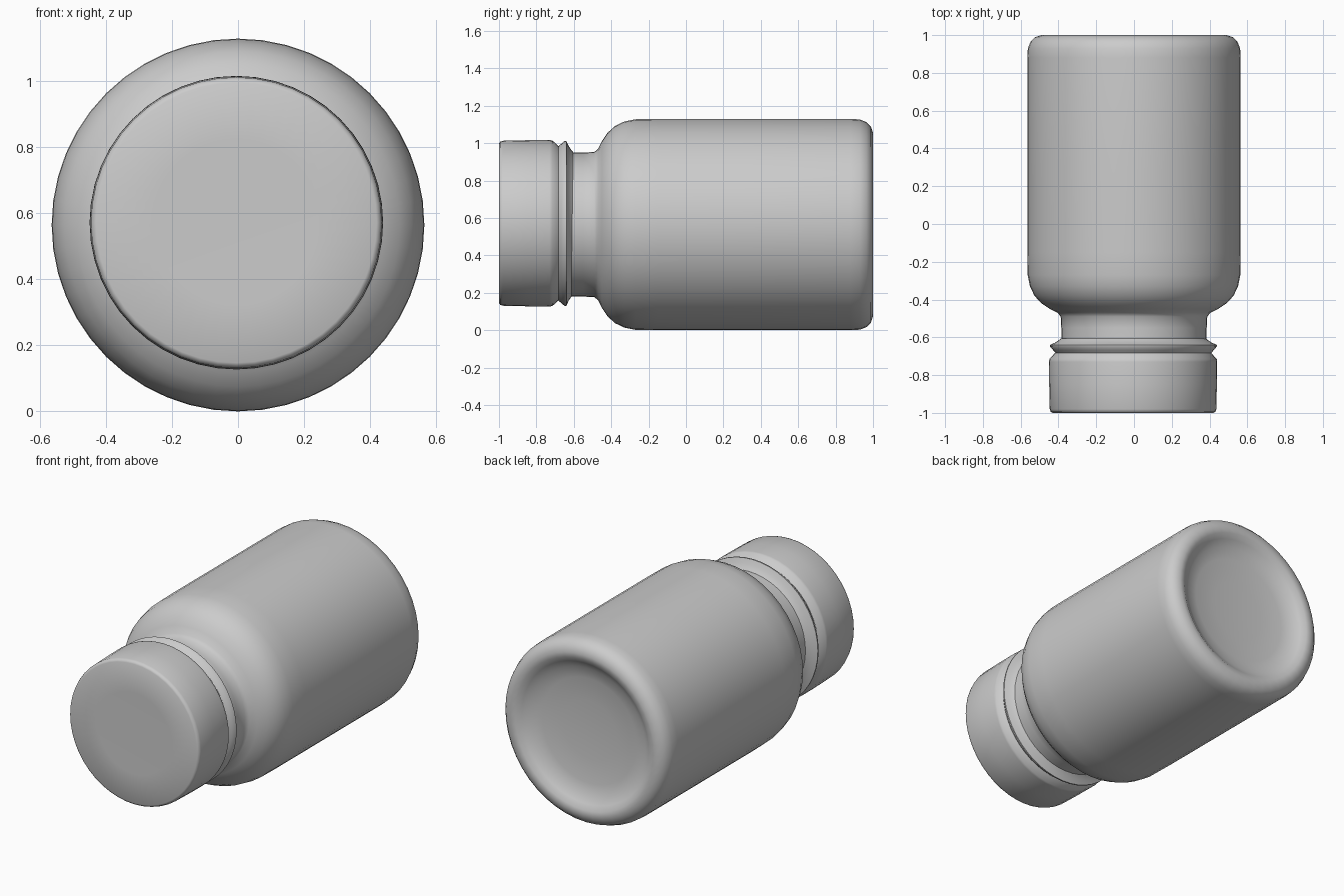
import bpy, bmesh, math

if "Cube" in bpy.data.objects:
    bpy.data.objects.remove(bpy.data.objects["Cube"])

SEGMENTS = 48


def lathe(name, profile, centre_x=0.0, centre_z=0.565, angle=40):
    """Spin a (radius, y) profile around a line parallel to the y axis."""
    bm = bmesh.new()
    rings = []
    for r, y in profile:
        if r == 0:
            rings.append([bm.verts.new((0, y, 0))])
        else:
            rings.append([bm.verts.new((r * math.cos(2 * math.pi * i / SEGMENTS), y,
                                        r * math.sin(2 * math.pi * i / SEGMENTS)))
                          for i in range(SEGMENTS)])
    for a, b in zip(rings, rings[1:]):
        for i in range(SEGMENTS):
            j = (i + 1) % SEGMENTS
            if len(a) == 1:
                bm.faces.new((a[0], b[i], b[j]))
            elif len(b) == 1:
                bm.faces.new((a[i], b[0], a[j]))
            else:
                bm.faces.new((a[i], b[i], b[j], a[j]))
    bmesh.ops.recalc_face_normals(bm, faces=bm.faces)
    mesh = bpy.data.meshes.new(name)
    bm.to_mesh(mesh)
    bm.free()
    # make sure the open shells face outwards
    mid = mesh.polygons[(len(profile) // 2 - 1) * SEGMENTS]
    if mid.normal.x * mid.center.x + mid.normal.z * mid.center.z < 0:
        mesh.flip_normals()
    obj = bpy.data.objects.new(name, mesh)
    bpy.context.collection.objects.link(obj)
    obj.location = (centre_x, 0, centre_z)
    bpy.ops.object.select_all(action='DESELECT')
    obj.select_set(True)
    bpy.context.view_layer.objects.active = obj
    bpy.ops.object.shade_smooth_by_angle(angle=math.radians(angle))
    return obj


# Bottle: neck, rounded shoulder, straight wall, rounded foot and dished base
lathe("bottle_body", [
    (0.385, -0.63), (0.385, -0.55), (0.388, -0.49), (0.405, -0.47),
    (0.445, -0.45), (0.49, -0.42), (0.527, -0.38), (0.551, -0.33),
    (0.563, -0.27), (0.565, -0.15), (0.565, 0.35), (0.565, 0.88),
    (0.562, 0.93), (0.548, 0.965), (0.525, 0.988), (0.49, 1.0),
    (0.46, 0.996), (0.43, 0.975), (0.39, 0.95), (0.32, 0.935),
    (0.18, 0.925), (0, 0.92)], angle=60)

# Cap: flat disc top, slightly rounded rim, plain skirt, inward lower lip
lathe("cap", [
    (0, -0.997), (0.25, -0.998), (0.425, -1.0), (0.436, -0.994),
    (0.441, -0.98), (0.444, -0.85), (0.445, -0.73), (0.443, -0.715),
    (0.413, -0.682)], centre_x=-0.005, centre_z=0.572, angle=50)

# Tamper ring: flared band below the cap, closing onto the neck
lathe("tamper_ring", [
    (0.413, -0.682), (0.425, -0.668), (0.442, -0.648), (0.442, -0.64),
    (0.415, -0.628), (0.395, -0.615), (0.383, -0.605)],
    centre_x=-0.003, centre_z=0.571, angle=50)
